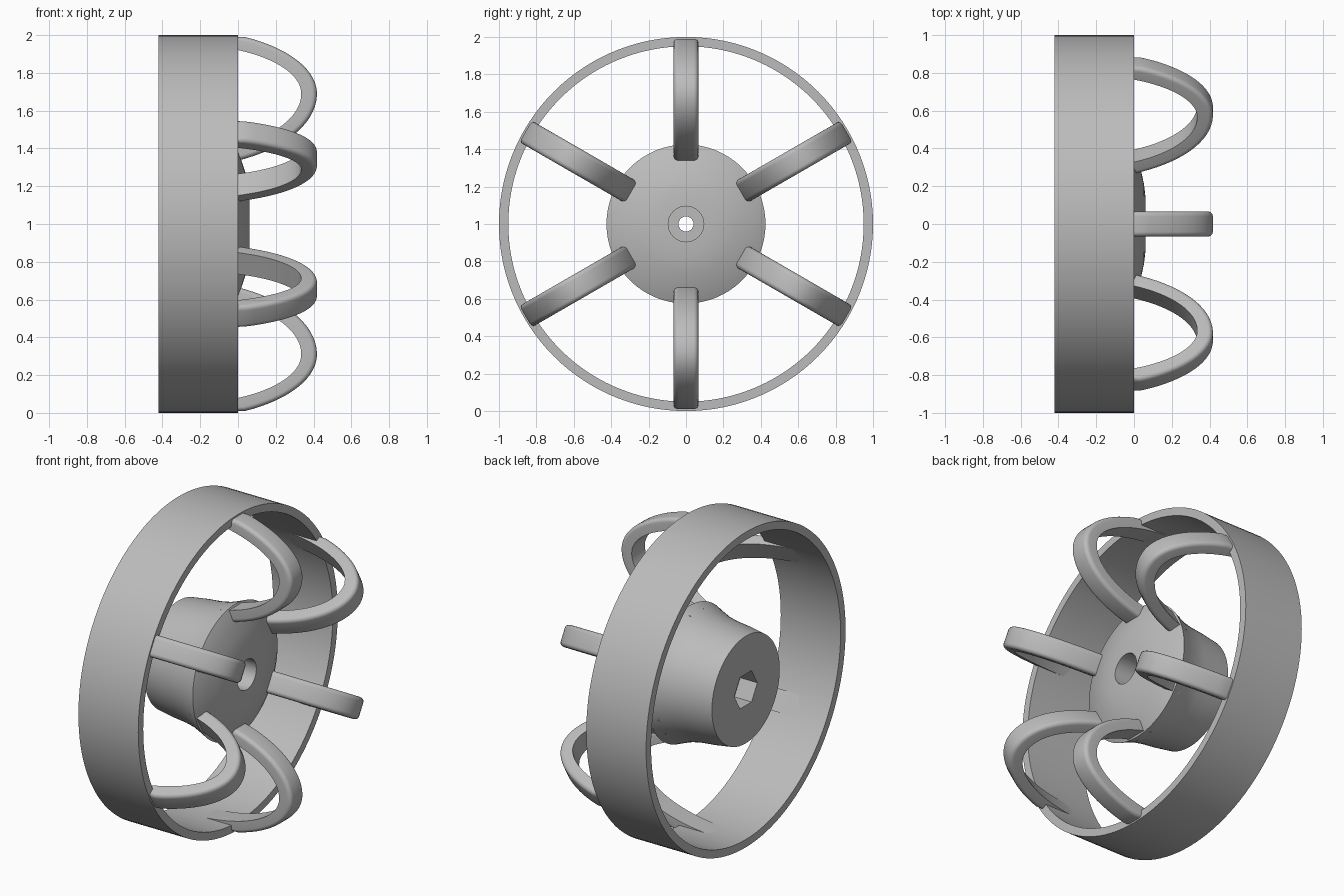
import bpy, bmesh, math

if "Cube" in bpy.data.objects:
    bpy.data.objects.remove(bpy.data.objects["Cube"])

grey = bpy.data.materials.new("plain_grey")
grey.diffuse_color = (0.5, 0.5, 0.5, 1)
grey.use_nodes = True
grey.node_tree.nodes["Principled BSDF"].inputs["Base Color"].default_value = grey.diffuse_color
AXIS_Z = 1.0


def make_object(name, rings, close_rings):
    """Skin a list of closed cross-sections; join last to first, or cap the ends."""
    bm = bmesh.new()
    loops = [[bm.verts.new(p) for p in ring] for ring in rings]
    n = len(rings[0])
    pairs = list(zip(loops, loops[1:]))
    if close_rings:
        pairs.append((loops[-1], loops[0]))
    else:
        bm.faces.new(loops[0])
        bm.faces.new(loops[-1])
    for a, b in pairs:
        for i in range(n):
            j = (i + 1) % n
            bm.faces.new((a[i], a[j], b[j], b[i]))
    bmesh.ops.recalc_face_normals(bm, faces=bm.faces)
    for f in bm.faces:
        f.smooth = True
    me = bpy.data.meshes.new(name)
    bm.to_mesh(me)
    bm.free()
    me.set_sharp_from_angle(angle=math.radians(30))
    me.materials.append(grey)
    ob = bpy.data.objects.new(name, me)
    ob.location.z = AXIS_Z
    bpy.context.collection.objects.link(ob)
    return ob


def revolve(name, profile, steps):
    """Turn an (x, radius, is_hex) profile around the x axis."""
    rings = []
    for k in range(steps):
        a = 2 * math.pi * k / steps
        # radius factor that turns a circle into a hexagon, corners at +-y
        hexa = math.cos(math.pi / 6) / math.cos(a % (math.pi / 3) - math.pi / 6)
        ring = []
        for x, r, is_hex in profile:
            q = r * hexa if is_hex else r
            ring.append((x, q * math.cos(a), q * math.sin(a)))
        rings.append(ring)
    return make_object(name, rings, True)


# outer rim band
revolve("rim", [(-0.42, 1, 0), (0, 1, 0), (0, 0.95, 0), (-0.42, 0.95, 0)], 120)

# hub: flared body, domed front, round counterbore, hexagonal back socket
revolve("hub", [
    (-0.42, 0.34, 0), (-0.32, 0.355, 0), (-0.22, 0.365, 0), (-0.14, 0.38, 0),
    (-0.07, 0.405, 0), (-0.02, 0.425, 0),
    (0.0, 0.385, 0), (0.02, 0.33, 0), (0.04, 0.27, 0), (0.053, 0.21, 0), (0.06, 0.15, 0),
    (0.062, 0.095, 0), (-0.12, 0.095, 0), (-0.12, 0.04, 0),
    (-0.3, 0.04, 0), (-0.3, 0.115, 1), (-0.42, 0.115, 1)], 96)

# spoke cross-section: (0 inner .. 1 outer, sideways), outer corners rounded
HALF = 0.066
section = [(0, -HALF), (0, HALF)]
for i in range(6):
    a = math.pi / 2 * i / 5
    section.append((0.68 + 0.32 * math.sin(a), HALF - 0.025 + 0.025 * math.cos(a)))
section += [(s, -w) for s, w in reversed(section[2:])]

# bowed spokes: half-ellipse loops from rim to hub
CX, CR = -0.3, 0.69
START, END, STEPS = math.radians(90), math.radians(-69.5), 40
for k in range(6):
    turn = math.pi / 2 + k * math.pi / 3
    c, s = math.cos(turn), math.sin(turn)
    rings = []
    for i in range(STEPS + 1):
        t = START + (END - START) * i / STEPS
        upper = t > 0
        xi = CX + 0.635 * math.cos(t)
        ri = CR + (0.262 if upper else 0.31) * math.sin(t)
        xo = CX + 0.718 * math.cos(t)
        ro = min(0.99, CR + (0.34 if upper else 0.39) * math.sin(t))
        ring = []
        for f, w in section:
            x, r = xi + f * (xo - xi), ri + f * (ro - ri)
            ring.append((x, r * c - w * s, r * s + w * c))
        rings.append(ring)
    make_object("spoke_%d" % (k + 1), rings, False)
